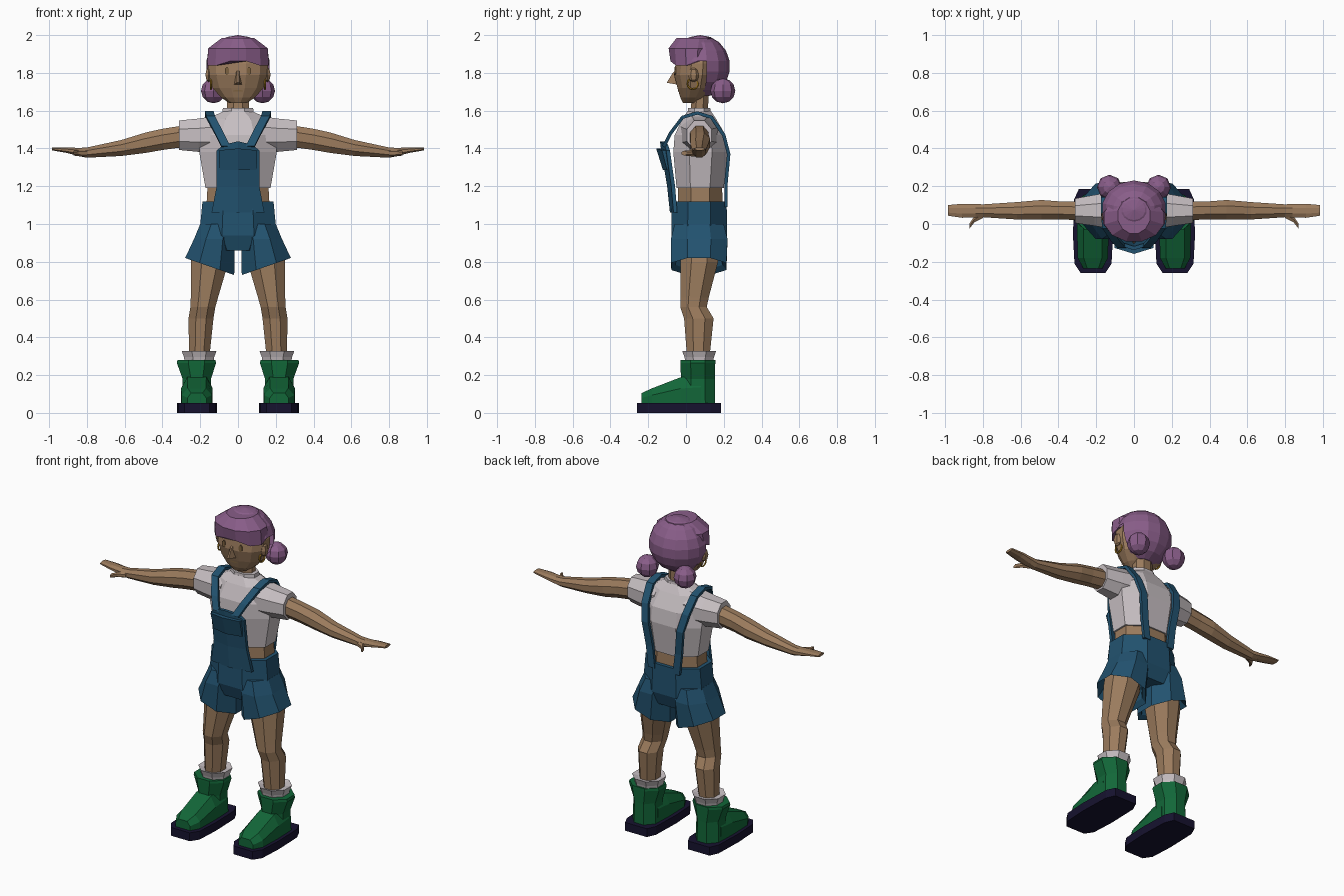
import bpy, bmesh, math
from mathutils import Vector, Matrix

cube = bpy.data.objects.get("Cube")
if cube:
    bpy.data.objects.remove(cube, do_unlink=True)


def material(name, rgb):
    m = bpy.data.materials.new(name)
    m.use_nodes = True
    m.diffuse_color = (*rgb, 1)
    m.node_tree.nodes["Principled BSDF"].inputs["Base Color"].default_value = (*rgb, 1)
    return m


SKIN = material("brown skin", (.33, .2, .11))
FEATURE = material("dark brown", (.2, .12, .05))
HAIR = material("purple hair", (.25, .11, .25))
DENIM = material("blue denim", (.016, .085, .16))
WHITE = material("off white cloth", (.57, .52, .54))
GREEN = material("green rubber", (.006, .135, .04))
SOLE = material("dark navy sole", (.008, .006, .028))
GOLD = material("gold", (.42, .22, .015))
SIDES = (("left_", 1), ("right_", -1))


def finish(name, bm, mat):
    bmesh.ops.recalc_face_normals(bm, faces=bm.faces)
    mesh = bpy.data.meshes.new(name)
    bm.to_mesh(mesh)
    bm.free()
    mesh.materials.append(mat)
    obj = bpy.data.objects.new(name, mesh)
    bpy.context.collection.objects.link(obj)
    return obj


def loft(name, rings, mat, s=1):
    """Skin a list of closed point rings; s = -1 mirrors across x."""
    bm = bmesh.new()
    rows = [[bm.verts.new((p[0] * s, p[1], p[2])) for p in r] for r in rings]
    n = len(rows[0])
    for a, b in zip(rows, rows[1:]):
        for i in range(n):
            j = (i + 1) % n
            bm.faces.new((a[i], a[j], b[j], b[i]))
    bm.faces.new(rows[0])
    bm.faces.new(rows[-1])
    return finish(name, bm, mat)


def ring(c, u, v, n=8):
    """Flat-sided ring around c whose extents are exactly u and v."""
    k = 1 / math.cos(math.pi / n)
    angles = [(i + .5) * 2 * math.pi / n for i in range(n)]
    return [Vector(c) + k * (Vector(u) * math.cos(a) + Vector(v) * math.sin(a)) for a in angles]


def zring(x, y, z, rx, ry, n=8, tilt=0):
    return ring((x, y, z), (rx, 0, tilt), (0, ry, 0), n)


def xring(x, y, z, ry, rz, n=8):
    return ring((x, y, z), (0, ry, 0), (0, 0, rz), n)


def ball(name, c, r, segs, rings, mat, keep=None):
    bm = bmesh.new()
    bmesh.ops.create_uvsphere(bm, u_segments=segs, v_segments=rings, radius=1)
    bmesh.ops.transform(bm, matrix=Matrix.Translation(c) @ Matrix.Diagonal((*r, 1)), verts=bm.verts)
    if keep:
        drop = [f for f in bm.faces if not keep(f.calc_center_median())]
        bmesh.ops.delete(bm, geom=drop, context='FACES')
    return finish(name, bm, mat)


def creased_panel(name, rows, depth, mat):
    """Panel folded along its middle; rows of half width, side y, side z, middle y, middle z."""
    rings = []
    for w, y, z, ym, zm in rows:
        front = [(-w, y, z), (0, ym, zm), (w, y, z)]
        rings.append(front + [(a, b + depth, c) for a, b, c in reversed(front)])
    return loft(name, rings, mat)


def ribbon(name, path, half, t, mat, s):
    """Flat strap along a path, with its width along x."""
    pts = [Vector(p) for p in path]
    rings = []
    for i, p in enumerate(pts):
        d = pts[min(i + 1, len(pts) - 1)] - pts[max(i - 1, 0)]
        nrm = Vector((0, -d.z, d.y)).normalized() * t
        w = Vector((half, 0, 0))
        rings.append([p - w + nrm, p + w + nrm, p + w - nrm, p - w - nrm])
    return loft(name, rings, mat, s)


# Head, neck and face
loft("head", [zring(0, .025, 1.64, .045, .04, 12), zring(0, .035, 1.67, .09, .065, 12),
              zring(0, .05, 1.72, .135, .095, 12), zring(0, .055, 1.79, .158, .118, 12),
              zring(0, .06, 1.85, .158, .115, 12), zring(0, .07, 1.93, .12, .09, 12)], SKIN)
loft("neck", [zring(0, .07, 1.56, .058, .045), zring(0, .075, 1.7, .058, .045)], SKIN)
loft("nose", [[(-.026, -.03, 1.735), (.026, -.03, 1.735), (.01, -.05, 1.82), (-.01, -.05, 1.82)],
              [(-.006, -.102, 1.748), (.006, -.102, 1.748), (.004, -.07, 1.8), (-.004, -.07, 1.8)]], SKIN)
loft("mouth", [ring((0, y, 1.705), (.026, 0, 0), (0, 0, .004), 6) for y in (-.042, -.034)], FEATURE)
for side, s in SIDES:
    loft(side + "eye", [ring((.058, y, 1.81), (.011, 0, 0), (0, 0, .019), 6)
                        for y in (-.061, -.053)], FEATURE, s)
    ball(side + "ear", (s * .155, .04, 1.79), (.02, .03, .04), 6, 4, SKIN)
    bpy.ops.mesh.primitive_torus_add(major_segments=12, minor_segments=5, major_radius=.028,
                                     minor_radius=.005, location=(s * .143, .035, 1.742),
                                     rotation=(0, math.pi / 2, 0))
    bpy.context.object.name = side + "earring"
    bpy.context.object.data.materials.append(GOLD)

# Hair cap, fringe and buns
ball("hair_cap", (0, .075, 1.835), (.175, .158, .165), 14, 9, HAIR,
     lambda c: c.z > 1.85 or c.y > .075)
fringe = [zring(0, .03, 1.85, .163, .112, 12), zring(0, .03, 1.93, .158, .122, 12),
          zring(0, .045, 1.985, .085, .095, 12)]
for i, p in enumerate(fringe[0]):
    p.z += .012 * (-1) ** (i // 2)
loft("hair_fringe", fringe, HAIR)
for side, s in SIDES:
    ball(side + "hair_bun", (s * .13, .195, 1.705), (.066, .066, .066), 8, 6, HAIR)

# Shirt, collar and bare waist
loft("shirt_body", [zring(0, .075, 1.19, .172, .125), zring(0, .078, 1.38, .205, .145),
                    zring(0, .075, 1.47, .205, .135), zring(0, .07, 1.555, .165, .09),
                    zring(0, .07, 1.6, .07, .06)], WHITE)
loft("collar", [zring(0, .07, 1.58, .085, .062), zring(0, .07, 1.615, .08, .058)], WHITE)
loft("waist", [zring(0, .075, 1.08, .168, .12), zring(0, .075, 1.22, .16, .115)], SKIN)

# Sleeves, arms and hands
for side, s in SIDES:
    loft(side + "sleeve", [xring(.1, .072, 1.475, .1, .1), xring(.21, .072, 1.47, .082, .088),
                           xring(.312, .07, 1.47, .065, .078)], WHITE, s)
    loft(side + "arm", [xring(.25, .07, 1.47, .05, .058), xring(.4, .072, 1.448, .048, .056),
                        xring(.49, .075, 1.43, .052, .054), xring(.62, .07, 1.402, .046, .042),
                        xring(.8, .07, 1.378, .034, .027), xring(.84, .07, 1.381, .036, .022),
                        xring(.91, .07, 1.391, .037, .014), xring(.985, .072, 1.398, .028, .008)], SKIN, s)
    loft(side + "thumb", [xring(.8, .05, 1.375, .018, .016, 6), xring(.845, .025, 1.375, .016, .014, 6),
                          xring(.87, -.01, 1.375, .014, .011, 6)], SKIN, s)

# Overalls: hips, short legs, bib, pocket and straps
loft("overall_hips", [zring(0, .07, .86, .14, .12), zring(0, .07, .94, .205, .148),
                      zring(0, .07, 1.12, .188, .145)], DENIM)
creased_panel("overall_bib", [(.14, -.066, 1.06, -.085, 1.06), (.113, -.078, 1.2, -.1, 1.2),
                              (.113, -.105, 1.39, -.133, 1.4), (.075, -.115, 1.42, -.138, 1.438)],
              .02, DENIM)
creased_panel("bib_pocket", [(.098, -.1, 1.285, -.122, 1.285), (.102, -.127, 1.39, -.158, 1.4)],
              .025, DENIM)
for side, s in SIDES:
    loft(side + "overall_leg", [zring(.1, .07, 1.0, .1, .13), zring(.125, .07, .92, .108, .15),
                                zring(.15, .068, .775, .13, .146, tilt=.045),
                                zring(.15, .068, .8, .11, .125, tilt=.04),
                                zring(.14, .07, .87, .09, .11)], DENIM, s)
    ribbon(side + "strap", [(.065, -.118, 1.41), (.1, -.082, 1.48), (.145, -.018, 1.565),
                            (.152, .06, 1.588), (.152, .135, 1.565), (.14, .2, 1.47),
                            (.12, .226, 1.37), (.1, .212, 1.22), (.085, .212, 1.09)],
           .023, .009, DENIM, s)

# Legs, socks and boots
for side, s in SIDES:
    loft(side + "leg", [zring(.14, .07, .92, .09, .1), zring(.15, .07, .8, .1, .1),
                        zring(.178, .045, .61, .072, .075), zring(.186, .04, .56, .066, .07),
                        zring(.196, .068, .5, .066, .078), zring(.205, .065, .3, .054, .06)], SKIN, s)
    loft(side + "sock", [zring(.206, .07, .26, .075, .07), zring(.206, .07, .295, .08, .078),
                         zring(.206, .07, .328, .092, .09), zring(.206, .07, .32, .06, .065)], WHITE, s)
    loft(side + "boot_shaft", [zring(.218, .065, .04, .08, .09), zring(.218, .063, .18, .075, .09),
                               zring(.22, .063, .265, .104, .092), zring(.22, .063, .28, .1, .092)], GREEN, s)
    toe = []
    for y, w, top in ((.08, .08, .2), (-.03, .084, .188), (-.18, .08, .13), (-.235, .05, .105)):
        mid = .04 + .6 * (top - .04)
        half = [(w, .04), (w, mid), (w * .6, top)]
        toe.append([(.218 + a, y, z) for a, z in half] + [(.218 - a, y, z) for a, z in reversed(half)])
    loft(side + "boot_toe", toe, GREEN, s)
    edge = [(.065, -.26), (.098, -.21), (.106, -.06), (.1, .13), (.075, .185)]
    outline = edge + [(-a, y) for a, y in reversed(edge)]
    loft(side + "boot_sole", [[(.217 + a, y, z) for a, y in outline] for z in (0, .052)], SOLE, s)
